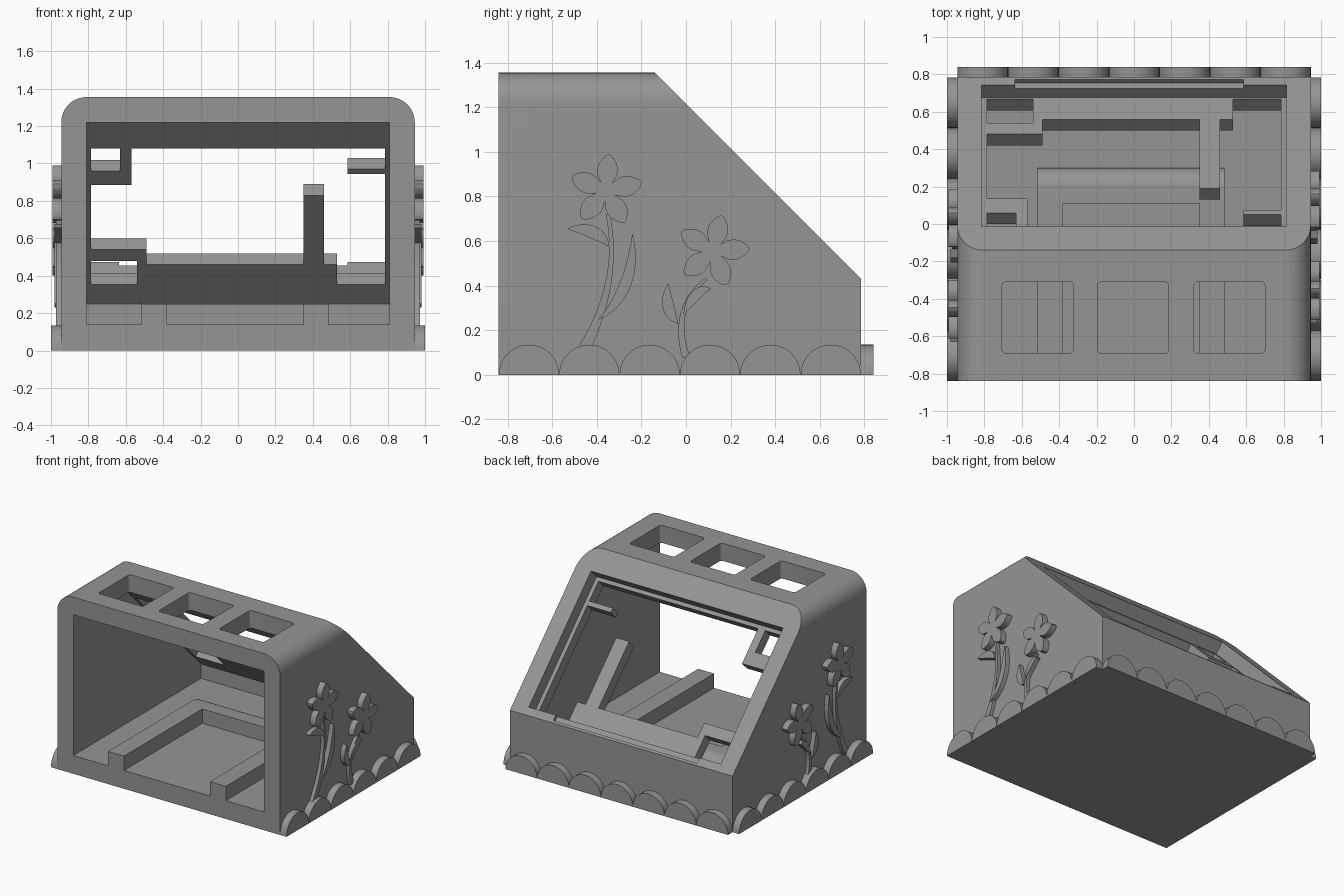
import bpy, bmesh, math
from mathutils import Vector

if "Cube" in bpy.data.objects:
    bpy.data.objects.remove(bpy.data.objects["Cube"])

mat = bpy.data.materials.new("plain_grey")
mat.diffuse_color = (0.3, 0.3, 0.3, 1)
mat.use_nodes = True
mat.node_tree.nodes["Principled BSDF"].inputs["Base Color"].default_value = mat.diffuse_color


def prism(name, pts, to3d, d0, d1):
    """Extrude a 2D outline between two depths; to3d maps (u, v, depth) to space."""
    bm = bmesh.new()
    a = [bm.verts.new(to3d(u, v, d0)) for u, v in pts]
    b = [bm.verts.new(to3d(u, v, d1)) for u, v in pts]
    bm.faces.new(a)
    bm.faces.new(b[::-1])
    n = len(pts)
    for i in range(n):
        bm.faces.new((a[i], b[i], b[(i + 1) % n], a[(i + 1) % n]))
    bmesh.ops.recalc_face_normals(bm, faces=bm.faces)
    me = bpy.data.meshes.new(name)
    bm.to_mesh(me)
    bm.free()
    ob = bpy.data.objects.new(name, me)
    me.materials.append(mat)
    bpy.context.collection.objects.link(ob)
    return ob


def along_x(u, v, d): return (d, u, v)       # outline in y, z
def along_y(u, v, d): return (u, d, v)       # outline in x, z
def along_z(u, v, d): return (u, v, d)       # outline in x, y
def on_slope(u, v, d): return (u, (d - v) / 2, (d + v) / 2)  # v up the slope, d = y + z


def rect(u0, u1, v0, v1):
    return [(u0, v0), (u1, v0), (u1, v1), (u0, v1)]


def arc(cx, cy, r, a0, a1, n=12):
    return [(cx + r * math.cos(math.radians(a0 + (a1 - a0) * i / n)),
             cy + r * math.sin(math.radians(a0 + (a1 - a0) * i / n))) for i in range(n + 1)]


def round_rect(u0, u1, v0, v1, r):
    return (arc(u1 - r, v0 + r, r, -90, 0, 4) + arc(u1 - r, v1 - r, r, 0, 90, 4)
            + arc(u0 + r, v1 - r, r, 90, 180, 4) + arc(u0 + r, v0 + r, r, 180, 270, 4))


def activate(ob):
    bpy.ops.object.select_all(action='DESELECT')
    ob.select_set(True)
    bpy.context.view_layer.objects.active = ob


def cut(ob, cutter):
    m = ob.modifiers.new("cut", 'BOOLEAN')
    m.operation, m.solver, m.object = 'DIFFERENCE', 'EXACT', cutter
    activate(ob)
    bpy.ops.object.modifier_apply(modifier=m.name)
    bpy.data.objects.remove(cutter)


def smooth(ob):
    activate(ob)
    bpy.ops.object.shade_smooth_by_angle(angle=math.radians(30))


# Shell: rounded arch outline run front to back, sloped off at the rear
W, R, H, F, B = 0.945, 0.135, 1.355, -0.84, 0.785
outline = [(-W, 0), (W, 0)] + arc(W - R, H - R, R, 0, 90) + arc(-W + R, H - R, R, 90, 180)
shell = prism("shell", outline, along_y, F, B)
cut(shell, prism("slope_cutter", rect(-1.5, 1.5, -1.5, 2.5), on_slope, 1.215, 3.5))
# Hollow interior, open at the front
cut(shell, prism("interior_cutter", [(-1, .14), (.71, .14), (.71, .25), (-.26, 1.22), (-1, 1.22)],
                 along_x, -.81, .81))
# Screen recess, shallow lip slot, window and lower corner openings in the slope
for x0, x1, v0, v1, d0, d1 in [(-.815, .815, -.27, 1.24, 1.08, 1.4),
                               (-.635, .585, -.33, -.2, 1.18, 1.4),
                               (-.785, .785, -.04, 1.2, .9, 1.3),
                               (-.785, -.54, -.255, -.02, .9, 1.3),
                               (.53, .785, -.255, -.02, .9, 1.3)]:
    cut(shell, prism("window_cutter", rect(x0, x1, v0, v1), on_slope, d0, d1))
# Three square openings in the roof
for x in (-.515, -.005, .51):
    cut(shell, prism("roof_cutter", round_rect(x - .19, x + .19, -.69, -.31, .02), along_z, 1.1, 1.5))
smooth(shell)

# Tabs and strip that hold the screen inside the window
for name, x0, x1, v0, v1 in [("lower_tab", -.79, -.54, 0, .12),
                             ("lower_tab_root", -.54, -.49, -.05, .12),
                             ("upper_tab", -.79, -.57, .81, .96),
                             ("upper_tab_root", -.63, -.57, .96, 1.21),
                             ("side_tab", .585, .79, .93, .98),
                             ("center_strip", .35, .46, -.05, .70)]:
    prism(name, rect(x0, x1, v0, v1), on_slope, .96, 1.08)

# Floor rails and the rounded bar joining them
prism("left_rail", rect(-.515, -.38, F, .12), along_z, .13, .25)
prism("right_rail", rect(.35, .485, F, .12), along_z, .13, .25)
smooth(prism("cross_rail", [(.11, .13), (.3, .13)] + arc(.2, .15, .1, 0, 90, 8) + [(.11, .25)],
             along_x, -.515, .485))

# Scalloped border along both sides and the back
for i in range(6):
    c = F + .1354 + i * .2708
    for s in (-1, 1):
        smooth(prism("side_scallop", arc(c, 0, .135, 0, 180, 20), along_x, s * .94, s * 1.0))
for i in range(7):
    smooth(prism("back_scallop", arc(-W + .135 + i * .27, 0, .135, 0, 180, 20), along_y, .78, .84))


def ribbon(path, widths, n=14):
    """Outline of a curved band (quadratic path) with the given start, middle and end widths."""
    p0, p1, p2 = map(Vector, path)
    left, right = [], []
    for i in range(n + 1):
        t = i / n
        q = p0 * (1 - t) ** 2 + p1 * 2 * t * (1 - t) + p2 * t * t
        d = ((p1 - p0) * (1 - t) + (p2 - p1) * t).normalized()
        w = widths[0] * (1 - t) ** 2 + widths[1] * 2 * t * (1 - t) + widths[2] * t * t
        nrm = Vector((-d.y, d.x)) * w / 2
        left.append(tuple(q + nrm))
        right.append(tuple(q - nrm))
    return left + right[::-1]


def blossom(cy, cz, r, turn):
    """Five petalled outline."""
    pts = []
    for i in range(80):
        a = 2 * math.pi * i / 80
        k = abs(math.cos(2.5 * a))
        rr = r * (.28 + .62 * k ** .65 + .1 * k ** 12)
        pts.append((cy + rr * math.cos(a + turn), cz + rr * math.sin(a + turn)))
    return pts


# Raised flowers on both sides
plants = [
    ((-.36, .825), 85,
     [((-.35, .72), (-.29, .42), (-.46, .11)), (.02, .015, .055)],
     [[((-.53, .655), (-.40, .665), (-.345, .575)), (.003, .11, .003)],
      [((-.24, .63), (-.23, .37), (-.39, .25)), (.003, .10, .003)]]),
    ((.12, .555), 76,
     [((.09, .43), (-.07, .30), (.0, .08)), (.015, .02, .035)],
     [[((-.08, .41), (-.10, .29), (-.035, .23)), (.003, .10, .003)],
      [((.11, .385), (.04, .39), (-.01, .27)), (.003, .09, .003)]]),
]
for s, shift in ((1, 0), (-1, -.1)):
    for k, (c, turn, stem, leaves) in enumerate(plants):
        def move(pts):
            return [(y + shift, z) for y, z in pts]
        smooth(prism("stem", move(ribbon(*stem)), along_x, s * .94, s * .972))
        for leaf in leaves:
            smooth(prism("leaf", move(ribbon(*leaf)), along_x, s * .94, s * .98))
        smooth(prism("flower", move(blossom(c[0], c[1], .165, math.radians(turn))),
                     along_x, s * .94, s * .992))
